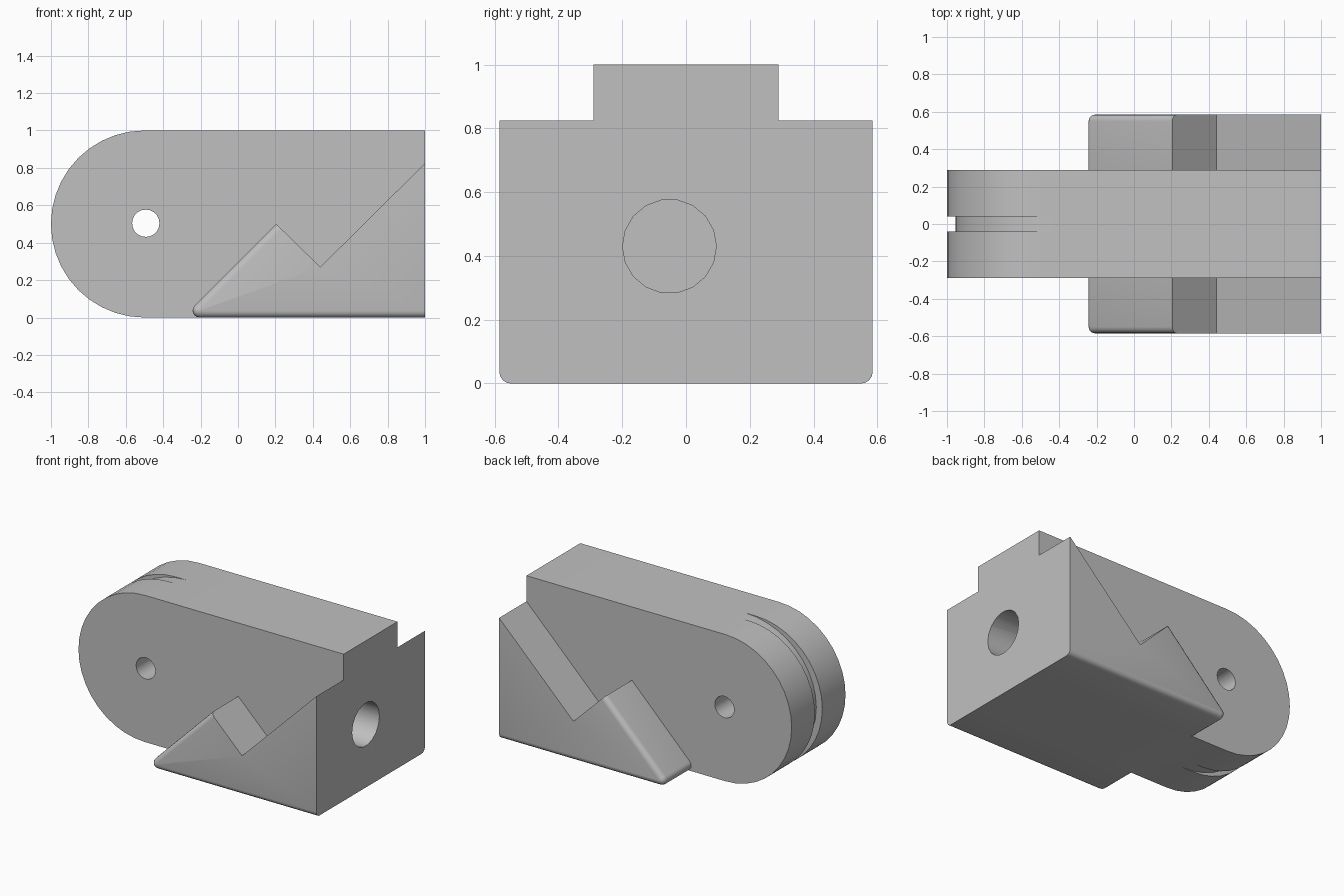
import bpy, bmesh, math
from mathutils import Matrix

if "Cube" in bpy.data.objects:
    bpy.data.objects.remove(bpy.data.objects["Cube"])

grey = bpy.data.materials.new("plain grey")
grey.diffuse_color = (0.53, 0.53, 0.53, 1)
grey.use_nodes = True
grey.node_tree.nodes["Principled BSDF"].inputs["Base Color"].default_value = grey.diffuse_color


def arc(cx, cz, rx, rz, a0, a1, n):
    """Points on an elliptical arc in the XZ plane, angles in degrees."""
    out = []
    for i in range(n + 1):
        a = math.radians(a0 + (a1 - a0) * i / n)
        out.append((cx + rx * math.cos(a), cz + rz * math.sin(a)))
    return out


def prism(name, profile, y0, y1, bevel=0, rule=None):
    """Extrude an XZ profile along Y, optionally rounding the side edges chosen by a rule."""
    bm = bmesh.new()
    face = bm.faces.new([bm.verts.new((x, y0, z)) for x, z in profile])
    ext = bmesh.ops.extrude_face_region(bm, geom=[face])["geom"]
    for v in ext:
        if isinstance(v, bmesh.types.BMVert):
            v.co.y = y1
    bmesh.ops.recalc_face_normals(bm, faces=bm.faces)
    if bevel:
        edges = []
        for e in bm.edges:
            a, b = (v.co for v in e.verts)
            if abs(a.y - b.y) < 1e-5 and rule((a + b) / 2):
                edges.append(e)
        bmesh.ops.bevel(bm, geom=edges, offset=bevel, segments=4, profile=0.5,
                        affect='EDGES', clamp_overlap=False)
        bmesh.ops.remove_doubles(bm, verts=bm.verts, dist=1e-5)
    return finish(name, bm)


def cylinder(name, radius, length, sides, loc, axis):
    bm = bmesh.new()
    rot = Matrix.Rotation(math.pi / 2, 4, axis)
    bmesh.ops.create_cone(bm, cap_ends=True, segments=sides, radius1=radius,
                          radius2=radius, depth=length,
                          matrix=Matrix.Translation(loc) @ rot)
    return finish(name, bm)


def finish(name, bm):
    me = bpy.data.meshes.new(name)
    bm.to_mesh(me)
    bm.free()
    me.materials.append(grey)
    ob = bpy.data.objects.new(name, me)
    bpy.context.collection.objects.link(ob)
    return ob


def combine(target, tool, operation):
    """Apply a boolean and discard the tool object."""
    mod = target.modifiers.new("boolean", 'BOOLEAN')
    mod.operation, mod.solver, mod.object = operation, 'EXACT', tool
    bpy.context.view_layer.objects.active = target
    bpy.ops.object.modifier_apply(modifier=mod.name)
    bpy.data.objects.remove(tool)


# Central block with a half-round end
block = prism("block", [(1, 0), (1, 1)] + arc(-0.5, 0.5, 0.5, 0.5, 90, 270, 20),
              -0.29, 0.29)

# Wide notched wedge, with a rounded nose and rounded outer edges
r, tip = 0.037, -0.295
nose = arc(tip + r / math.tan(math.pi / 8), r, r, r, 135, 270, 6)
wedge = prism("wedge", [(1, 0), (1, 0.825), (0.44, 0.27), (0.205, 0.5)] + nose,
              -0.585, 0.585, bevel=0.035, rule=lambda m: m.z < 0.005 or m.x < 0.1)
combine(block, wedge, 'UNION')

# Shallow groove around the half-round end, fading out at top and bottom
groove = prism("groove_cutter",
               arc(-0.42, 0.5, 0.535, 0.5, 90, 270, 20)
               + [(-0.42, -0.2), (-1.2, -0.2), (-1.2, 1.2), (-0.42, 1.2)],
               -0.04, 0.04)
combine(block, groove, 'DIFFERENCE')

# Cross pin hole and blind bore in the flat end
combine(block, cylinder("pin_cutter", 0.073, 2, 20, (-0.493, 0, 0.504), 'X'), 'DIFFERENCE')
combine(block, cylinder("bore_cutter", 0.147, 1.2, 18, (1.0, -0.052, 0.43), 'Y'), 'DIFFERENCE')

# Smooth the curved faces only
bpy.ops.object.select_all(action='DESELECT')
block.select_set(True)
bpy.context.view_layer.objects.active = block
bpy.ops.object.shade_smooth_by_angle(angle=math.radians(30))
